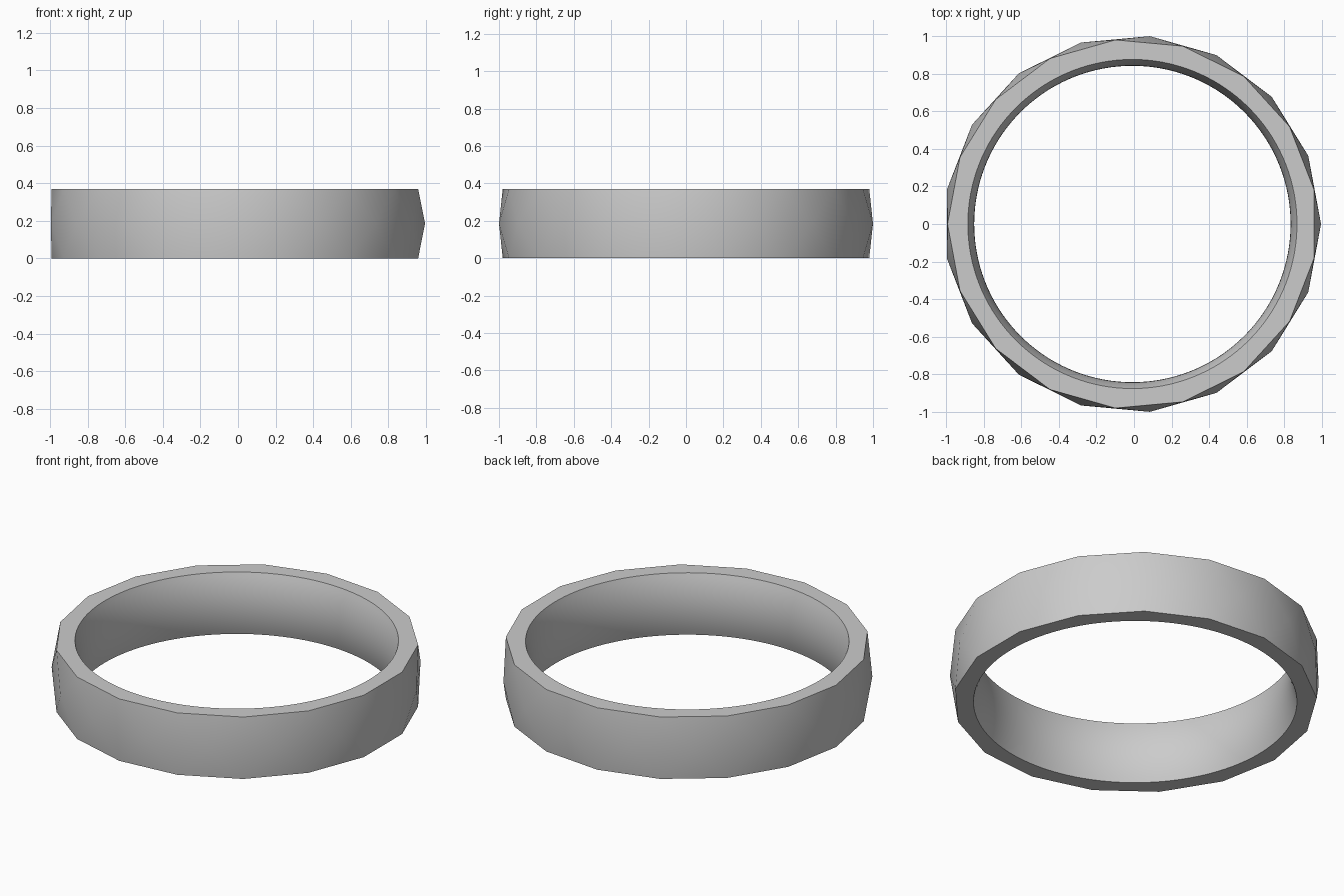
import bpy, bmesh, math

cube = bpy.data.objects.get("Cube")
if cube:
    bpy.data.objects.remove(cube, do_unlink=True)

SIDES = 17              # facets around the band
ARC = 8                 # bore segments per facet
ROWS = 14               # bore segments over the height
HEIGHT = 0.37
R_MID, R_RIM = 1.004, 0.984
R_BORE, R_FLARE = 0.842, 0.876
SHIFT = -0.0085         # an odd-sided outline is not symmetric in x

# Single metal colour
metal = bpy.data.materials.new("grey metal")
metal.use_nodes = True
grey = (0.6, 0.6, 0.6, 1)
metal.diffuse_color = grey
metal.node_tree.nodes["Principled BSDF"].inputs["Base Color"].default_value = grey

bm = bmesh.new()


def ring(radius, z, count, turn):
    """Ring of vertices, turned by a fraction of one facet."""
    verts = []
    for i in range(count):
        a = 2 * math.pi * (i / count + turn / SIDES)
        verts.append(bm.verts.new((SHIFT + radius * math.cos(a),
                                   radius * math.sin(a), z)))
    return verts


# Faceted outside: the middle ring is half a facet out of step with the rims
middle = ring(R_MID, HEIGHT / 2, SIDES, 0)
bottom = ring(R_RIM, 0, SIDES, 0.5)
top = ring(R_RIM, HEIGHT, SIDES, 0.5)
for rim in (bottom, top):
    for k in range(SIDES):
        n = (k + 1) % SIDES
        bm.faces.new((middle[k], middle[n], rim[k]))
        bm.faces.new((rim[k], middle[n], rim[n]))

# Rounded bore, narrowest at mid height
count = SIDES * ARC
bore = []
for j in range(ROWS + 1):
    t = 2 * j / ROWS - 1
    bore.append(ring(R_BORE + (R_FLARE - R_BORE) * t * t,
                     HEIGHT * j / ROWS, count, 0.5))
for low, high in zip(bore, bore[1:]):
    for i in range(count):
        n = (i + 1) % count
        bm.faces.new((low[i], high[i], high[n], low[n]))

# Flat rims joining the outside to the bore
for rim, edge in ((bottom, bore[0]), (top, bore[-1])):
    for k in range(SIDES):
        inner = [edge[(k * ARC + i) % count] for i in range(ARC, -1, -1)]
        bm.faces.new([rim[k], rim[(k + 1) % SIDES]] + inner)

bmesh.ops.recalc_face_normals(bm, faces=bm.faces[:])
mesh = bpy.data.meshes.new("faceted_ring_band")
bm.to_mesh(mesh)
bm.free()
mesh.materials.append(metal)
band = bpy.data.objects.new("faceted_ring_band", mesh)
bpy.context.collection.objects.link(band)

# Soft facets and bore, crisp rims
bpy.ops.object.select_all(action='DESELECT')
band.select_set(True)
bpy.context.view_layer.objects.active = band
bpy.ops.object.shade_smooth_by_angle(angle=math.radians(30))
